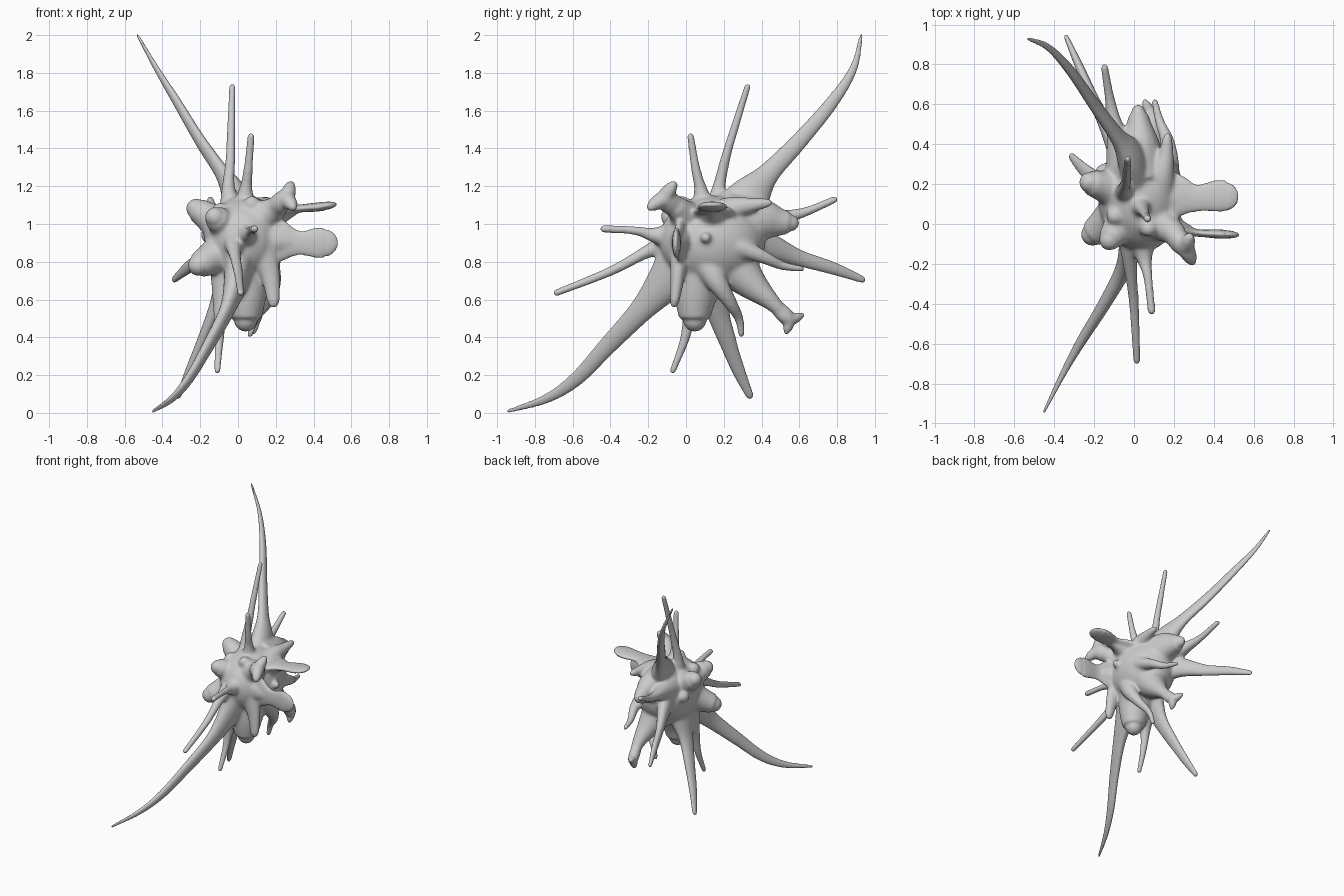
import bpy, bmesh, math
from mathutils import Vector, Matrix

bm = bmesh.new()
CORE = Vector((0.035, 0.14, 0.91))


def catmull(a, b, c, d, t):
    return 0.5 * (2 * b + (c - a) * t + (2 * a - 5 * b + 4 * c - d) * t * t
                  + (3 * b - a - 3 * c + d) * t ** 3)


def limb(pts, wide=(0.3, 0.2, 0.93), flat=1.0, steps=7, sides=16):
    """Tapered closed tube through (x, y, z, radius) points with a rounded tip."""
    P = [Vector(p) for p in pts]
    P = [2 * P[0] - P[1]] + P + [2 * P[-1] - P[-2]]
    path = [catmull(*P[i:i + 4], k / steps) for i in range(len(P) - 3) for k in range(steps)]
    path.append(P[-2])
    # pull the rounded end back inside the given tip
    end, r = path[-1].xyz, path[-1].w
    d = (end - path[-2].xyz).normalized()
    path = [p for p in path if (p.xyz - end).length > r]
    for a in (0, 25, 50, 70, 85):
        s = math.radians(a)
        q = end - d * r * (1 - math.sin(s))
        path.append(Vector((*q, r * math.cos(s))))
    rings = []
    for i, p in enumerate(path):
        t = (path[min(i + 1, len(path) - 1)].xyz - path[max(i - 1, 0)].xyz).normalized()
        u = Vector(wide)
        u = (u - t * u.dot(t)).normalized()
        v = t.cross(u)
        rings.append([bm.verts.new(p.xyz + p.w * (u * math.cos(w) + v * flat * math.sin(w)))
                      for w in (2 * math.pi * k / sides for k in range(sides))])
    for a, b in zip(rings, rings[1:]):
        for k in range(sides):
            bm.faces.new((a[k], a[(k + 1) % sides], b[(k + 1) % sides], b[k]))
    bm.faces.new(rings[0][::-1])
    bm.faces.new(rings[-1])


# central body
bmesh.ops.create_uvsphere(bm, u_segments=40, v_segments=24, radius=1,
                          matrix=Matrix.Translation(CORE) @ Matrix.Diagonal((0.215, 0.28, 0.24, 1)))

# two long curved horns, upper back and lower front, thinner side to side
limb([(0.03, 0.2, 0.98, .15), (-0.02, 0.34, 1.15, .11), (-0.085, 0.44, 1.27, .06), (-0.2, 0.6, 1.44, .045),
      (-0.32, 0.77, 1.64, .035), (-0.43, 0.885, 1.82, .022), (-0.535, 0.93, 2.005, .01)],
     wide=(0, 0.7, -0.7), flat=0.62)
limb([(0.02, 0.02, 0.86, .16), (-0.01, -0.1, 0.7, .11), (-0.06, -0.24, 0.54, .065), (-0.16, -0.42, 0.35, .048),
      (-0.26, -0.58, 0.18, .038), (-0.35, -0.74, 0.075, .025), (-0.455, -0.95, 0.006, .01)],
     wide=(0, 0.7, -0.7), flat=0.6)
# slim upper spikes
limb([(-0.02, 0.15, 1.02, .09), (-0.05, 0.17, 1.17, .04), (-0.04, 0.21, 1.35, .026),
      (-0.035, 0.27, 1.55, .02), (-0.03, 0.33, 1.74, .016)])
limb([(0.03, 0.1, 1.02, .1), (0.04, 0.08, 1.17, .04), (0.055, 0.05, 1.3, .025), (0.07, 0.022, 1.48, .018)])
# slim front spikes
limb([(0.03, 0.02, 0.93, .11), (0.05, -0.16, 0.94, .045), (0.07, -0.27, 0.965, .024), (0.09, -0.455, 0.975, .02)])
limb([(0.0, 0.02, 0.93, .11), (-0.02, -0.17, 0.87, .042), (0.0, -0.4, 0.75, .025), (0.015, -0.7, 0.63, .017)])
# lower spikes
limb([(-0.05, 0.07, 0.75, .1), (-0.09, 0.02, 0.52, .04), (-0.1, -0.01, 0.38, .024), (-0.11, -0.075, 0.21, .015)])
limb([(-0.03, 0.14, 0.78, .13), (-0.11, 0.16, 0.57, .07), (-0.19, 0.22, 0.38, .047),
      (-0.26, 0.28, 0.22, .035), (-0.32, 0.345, 0.075, .02)], wide=(0, 1, 0), flat=0.6)
# rear spikes
limb([(-0.02, 0.25, 0.93, .14), (-0.1, 0.42, 0.89, .08), (-0.19, 0.6, 0.82, .045),
      (-0.27, 0.78, 0.765, .034), (-0.345, 0.95, 0.70, .018)], wide=(0, 0, 1), flat=0.65)
limb([(-0.03, 0.3, 1.0, .12), (-0.09, 0.47, 1.03, .05), (-0.12, 0.62, 1.06, .026), (-0.15, 0.8, 1.135, .017)])
limb([(0.03, 0.25, 1.0, .17), (0.03, 0.4, 1.02, .12), (0.025, 0.5, 1.01, .075), (0.02, 0.6, 1.0, .045)],
     wide=(0, 0, 1), flat=0.85)
# forked lower rear spike
limb([(0.04, 0.22, 0.82, .15), (0.08, 0.34, 0.69, .09), (0.1, 0.46, 0.58, .045), (0.08, 0.56, 0.48, .03)])
for tip in ((0.05, 0.625, 0.52, .015), (0.08, 0.53, 0.415, .015)):
    limb([(0.1, 0.46, 0.58, .035), (0.085, 0.54, 0.5, .038), tip])
# right-hand ridges sweeping backward and down
limb([(0.12, 0.08, 0.95, .09), (0.17, 0.25, 0.89, .06), (0.17, 0.4, 0.83, .038), (0.13, 0.51, 0.78, .025),
      (0.1, 0.63, 0.76, .015)])
limb([(0.12, 0.1, 1.02, .09), (0.14, 0.24, 1.08, .065), (0.16, 0.35, 1.1, .04), (0.17, 0.46, 1.115, .02)])
limb([(0.11, 0.08, 0.85, .1), (0.17, 0.16, 0.7, .06), (0.15, 0.23, 0.59, .038), (0.09, 0.28, 0.5, .025),
      (0.06, 0.295, 0.4, .015)])
limb([(0.11, -0.02, 0.9, .1), (0.16, -0.04, 0.77, .06), (0.18, -0.05, 0.67, .045), (0.19, -0.065, 0.555, .03)],
     wide=(1, 0, 0), flat=0.75)
limb([(0.03, 0.08, 0.75, .15), (0.04, 0.05, 0.6, .11), (0.04, 0.045, 0.43, .065)])
# two flattened paddles on the right, with thicker roots
limb([(0.1, 0.0, 0.93, .14), (0.22, -0.03, 0.91, .12), (0.32, -0.045, 0.9, .068), (0.42, -0.05, 0.9, .082),
      (0.53, -0.055, 0.9, .075)], wide=(0, 0, 1), flat=0.28)
limb([(0.1, 0.14, 1.0, .16), (0.21, 0.14, 1.06, .12), (0.31, 0.13, 1.08, .072), (0.42, 0.14, 1.09, .08),
      (0.525, 0.13, 1.105, .075)], wide=(0, 1, 0), flat=0.3)
limb([(0.1, 0.02, 0.92, .14), (0.2, -0.02, 0.91, .08), (0.32, -0.045, 0.9, .018)], wide=(0, 0, 1), flat=0.8)
limb([(0.1, 0.13, 0.98, .14), (0.2, 0.14, 1.04, .08), (0.33, 0.13, 1.08, .018)], wide=(0, 1, 0), flat=0.8)
# forked block at the upper right front
limb([(0.08, 0.03, 1.0, .12), (0.18, -0.03, 1.07, .07), (0.25, -0.1, 1.12, .05)])
for tip in ((0.285, -0.055, 1.225, .025), (0.3, -0.205, 1.08, .025)):
    limb([(0.19, -0.04, 1.08, .055), (0.25, -0.11, 1.13, .05), tip])
# short rounded knobs
for x, y, z, r in ((-0.265, 0.22, 1.11, .055), (-0.25, -0.085, 0.76, .06), (-0.15, -0.12, 1.06, .055),
                   (0.29, 0.1, 0.93, .03), (0.08, -0.05, 1.14, .045), (-0.19, 0.28, 0.95, .05),
                   (-0.12, 0.02, 1.1, .05)):
    tip = Vector((x, y, z))
    limb([(*CORE.lerp(tip, 0.25), .14), (*CORE.lerp(tip, 0.62), r * 1.5), (*tip, r)])

bmesh.ops.recalc_face_normals(bm, faces=bm.faces)
me = bpy.data.meshes.new("spiky_parts")
bm.to_mesh(me)
bm.free()
body = bpy.data.objects.new("spiky_body", me)
bpy.context.collection.objects.link(body)

# fuse all parts into one skin
rm = body.modifiers.new("fuse", 'REMESH')
rm.mode = 'VOXEL'
rm.voxel_size = 0.0075
dg = bpy.context.evaluated_depsgraph_get()
fused = bpy.data.meshes.new_from_object(body.evaluated_get(dg))
body.modifiers.clear()
body.data = fused

# blend strongly near the core, lightly on the thin spikes
blend = body.vertex_groups.new(name="blend")
for v in fused.vertices:
    d = v.co - CORE
    k = Vector((d.x / 0.24, d.y / 0.38, d.z / 0.33)).length
    blend.add([v.index], max(0.0, min(1.0, 1.8 - k)), 'REPLACE')
sm = body.modifiers.new("blend", 'SMOOTH')
sm.factor, sm.iterations, sm.vertex_group = 0.5, 32, "blend"
light = body.modifiers.new("soften", 'SMOOTH')
light.factor, light.iterations = 0.5, 2
for p in fused.polygons:
    p.use_smooth = True
